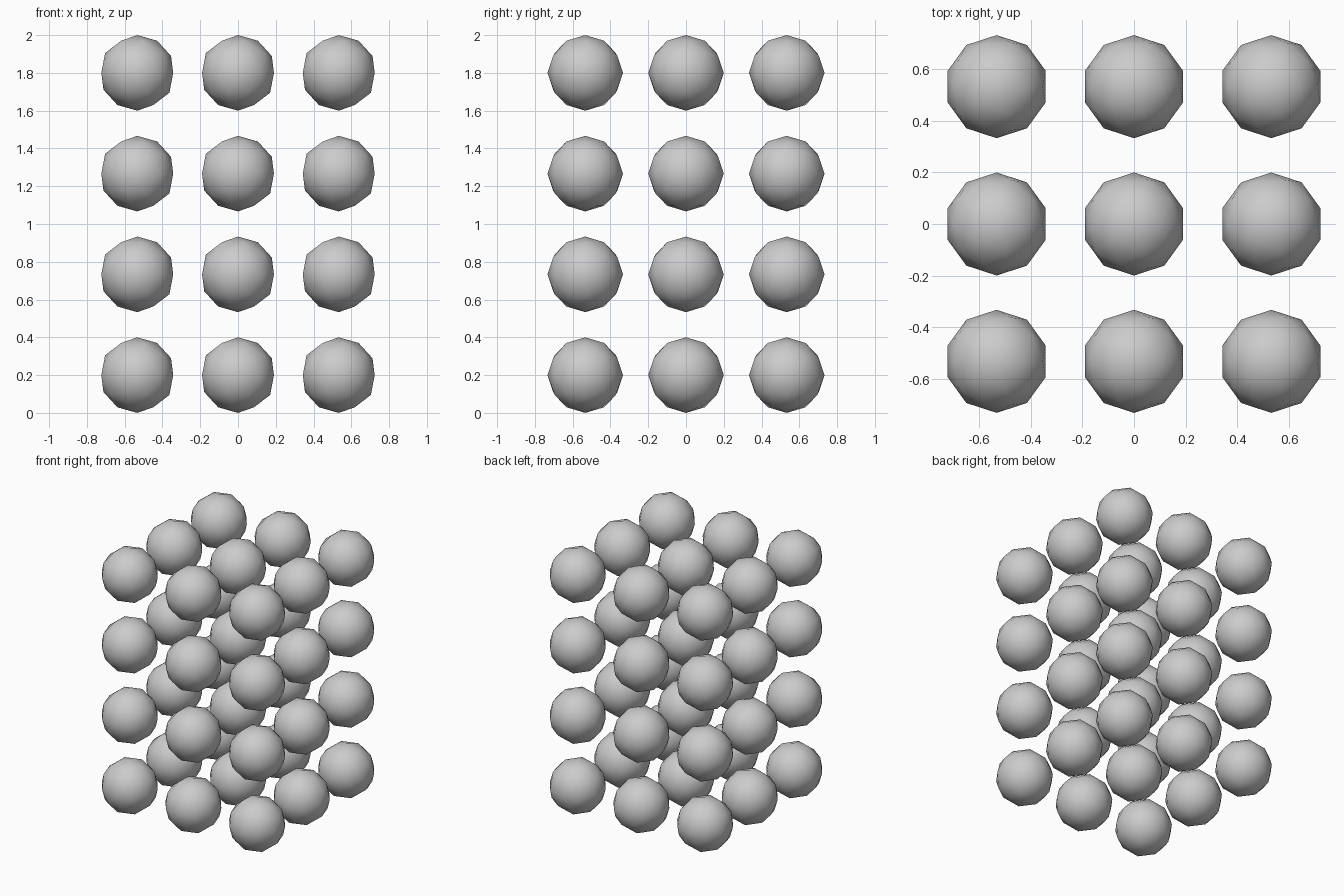
import bpy

# Remove the default cube
cube = bpy.data.objects.get("Cube")
if cube:
    bpy.data.objects.remove(cube, do_unlink=True)

RADIUS = 0.2
SPACING = 1.6 / 3

# Single grey material
grey = bpy.data.materials.new("light_grey")
grey.use_nodes = True
colour = (0.6, 0.6, 0.6, 1)
grey.diffuse_color = colour
grey.node_tree.nodes["Principled BSDF"].inputs["Base Color"].default_value = colour

# One smooth low-poly ball, whose mesh every other ball shares
bpy.ops.mesh.primitive_ico_sphere_add(subdivisions=2, radius=RADIUS)
ball = bpy.context.object
ball.data.name = "ball_mesh"
ball.data.materials.append(grey)
bpy.ops.object.shade_smooth()
ball_mesh = ball.data
bpy.data.objects.remove(ball, do_unlink=True)

# Lattice of balls: three wide, three deep, four high
for layer in range(4):
    for row in (-1, 0, 1):
        for column in (-1, 0, 1):
            item = bpy.data.objects.new(f"ball_layer{layer + 1}", ball_mesh)
            item.location = (column * SPACING, row * SPACING,
                             RADIUS + layer * SPACING)
            bpy.context.collection.objects.link(item)
